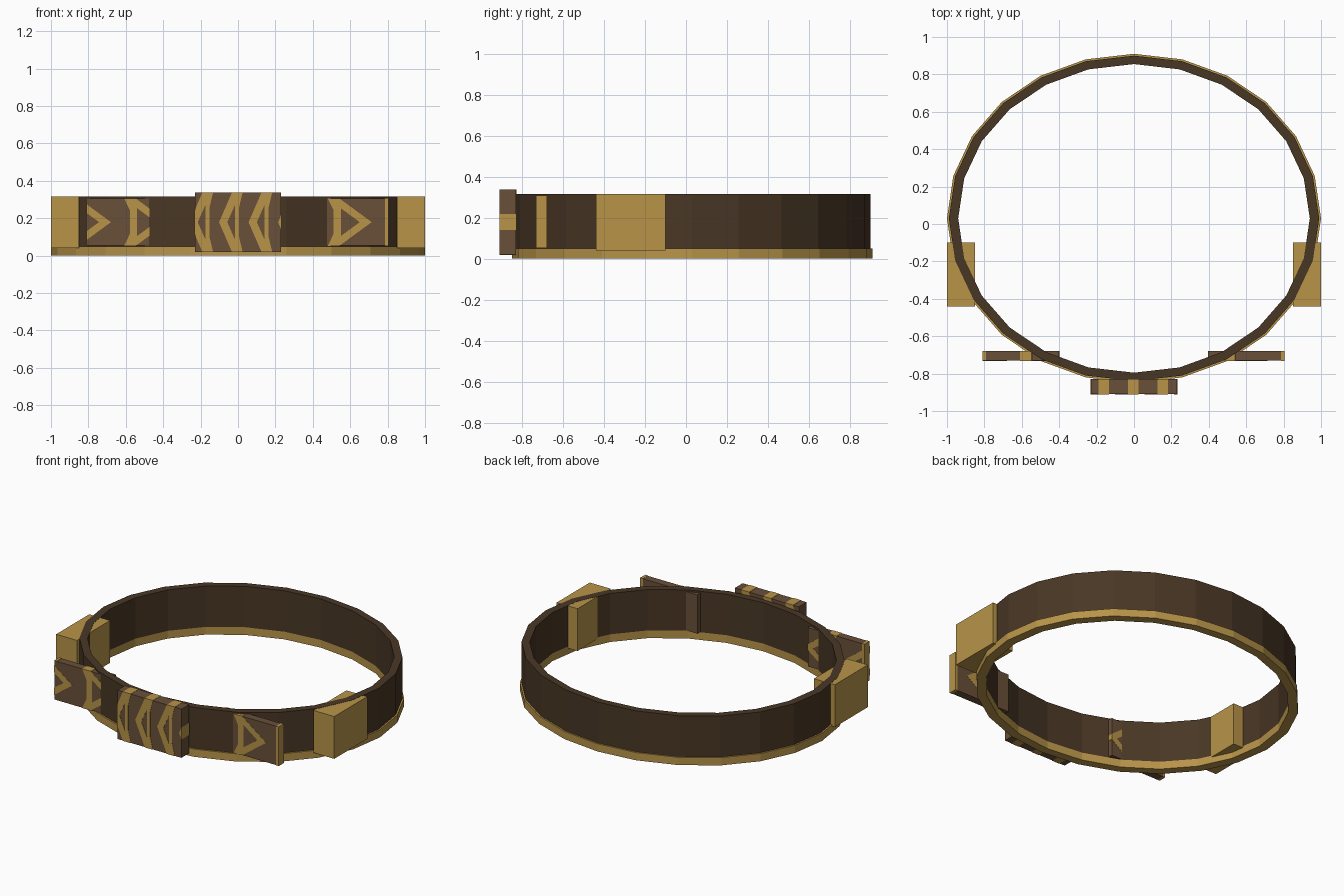
import bpy, bmesh
from math import sin, cos, tau
from mathutils import Vector

cube = bpy.data.objects.get("Cube")
if cube:
    bpy.data.objects.remove(cube, do_unlink=True)


def material(name, rgb):
    m = bpy.data.materials.new(name)
    m.use_nodes = True
    m.diffuse_color = (*rgb, 1)
    bsdf = next(n for n in m.node_tree.nodes if n.type == 'BSDF_PRINCIPLED')
    bsdf.inputs["Base Color"].default_value = (*rgb, 1)
    bsdf.inputs["Roughness"].default_value = 0.8
    return m


GOLD = material("gold", (0.48, 0.295, 0.066))
DARK = material("dark brown", (0.066, 0.038, 0.018))
BROWN = material("mid brown", (0.14, 0.08, 0.04))


def finish(name, bm, mat):
    bmesh.ops.recalc_face_normals(bm, faces=bm.faces)
    mesh = bpy.data.meshes.new(name)
    bm.to_mesh(mesh)
    bm.free()
    mesh.materials.append(mat)
    ob = bpy.data.objects.new(name, mesh)
    bpy.context.collection.objects.link(ob)
    return ob


def box(name, lo, hi, mat):
    bm = bmesh.new()
    bmesh.ops.create_cube(bm, size=1)
    lo, hi = Vector(lo), Vector(hi)
    for v in bm.verts:
        v.co = (lo + hi) / 2 + v.co * (hi - lo)
    return finish(name, bm, mat)


def band(name, outer, inner, z0, z1, mat, sides=24, centre_y=0.03):
    """Oval band with a rectangular section."""
    bm = bmesh.new()
    section = [(outer, z0), (outer, z1), (inner, z1), (inner, z0)]
    loops = []
    for i in range(sides):
        a = tau * i / sides
        loops.append([bm.verts.new((r[0] * cos(a), centre_y + r[1] * sin(a), z))
                      for r, z in section])
    for i in range(sides):
        p, q = loops[i], loops[(i + 1) % sides]
        for j in range(4):
            k = (j + 1) % 4
            bm.faces.new((p[j], q[j], q[k], p[k]))
    return finish(name, bm, mat)


def inlay(name, lo, hi, starts, period, flare, waist, hole, tip):
    """Row of hollow triangles through a plate, trimmed at the plate ends."""
    e = 0.0015
    mid, half = (lo[2] + hi[2]) / 2, (hi[2] - lo[2]) / 2 + e
    bm = bmesh.new()
    points = [(0, 1), (flare, 1), (tip, 0), (flare, -1), (0, -1),
              (waist, -.5), (waist, .5),
              (hole[0], .58), (hole[1], 0), (hole[0], -.58)]
    quads = [(0, 1, 7, 6), (1, 2, 8, 7), (2, 3, 9, 8), (3, 4, 5, 9), (6, 7, 9, 5)]
    for x in starts:
        vs = [bm.verts.new((x + u * period, lo[1] - e, mid + v * half))
              for u, v in points]
        for q in quads:
            bm.faces.new([vs[i] for i in q])
    # Trim the flat pattern, then give it the depth of the plate
    for x, side in ((lo[0] - e, -1), (hi[0] + e, 1)):
        bmesh.ops.bisect_plane(bm, geom=bm.verts[:] + bm.edges[:] + bm.faces[:],
                               plane_co=(x, 0, 0), plane_no=(side, 0, 0),
                               clear_outer=True)
    new = bmesh.ops.extrude_face_region(bm, geom=bm.faces[:])["geom"]
    bmesh.ops.translate(bm, vec=(0, hi[1] - lo[1] + 2 * e, 0),
                        verts=[g for g in new if isinstance(g, bmesh.types.BMVert)])
    return finish(name, bm, GOLD)


# Main band and its gold rim
band("main_band", (0.99, 0.87), (0.94, 0.825), 0.05, 0.316, DARK)
band("lower_rim", (1.0, 0.88), (0.94, 0.825), 0.0, 0.05, GOLD)

# Gold side blocks
for name, x0, x1 in (("left", 0.85, 1.0), ("right", -1.0, -0.85)):
    box(name + "_side_block", (x0, -0.44, 0.04), (x1, -0.10, 0.315), GOLD)

# Centre plate with triangles pointing to its right
lo, hi = (-0.23, -0.91, 0.02), (0.23, -0.83, 0.337)
box("centre_plate", lo, hi, BROWN)
inlay("centre_plate_pattern", lo, hi, [0.025 + 0.158 * k for k in range(-1, 3)],
      -0.158, 0.36, 0.12, (0.26, 0.52), 0.8)

# Flanking plates share one pattern at different offsets
for name, x0, x1, start in (("left", 0.395, 0.803, 0.48), ("right", -0.808, -0.40, -0.914)):
    lo, hi = (x0, -0.73, 0.053), (x1, -0.68, 0.305)
    box(name + "_plate", lo, hi, BROWN)
    inlay(name + "_plate_pattern", lo, hi, [start, start + 0.305],
          0.305, 0.2, 0.1, (0.23, 0.56), 0.77)

# Gold ends on the flanking plates
box("left_plate_end", (0.786, -0.732, 0.053), (0.805, -0.679, 0.307), GOLD)
box("right_plate_end", (-0.81, -0.729, 0.053), (-0.792, -0.679, 0.307), GOLD)
